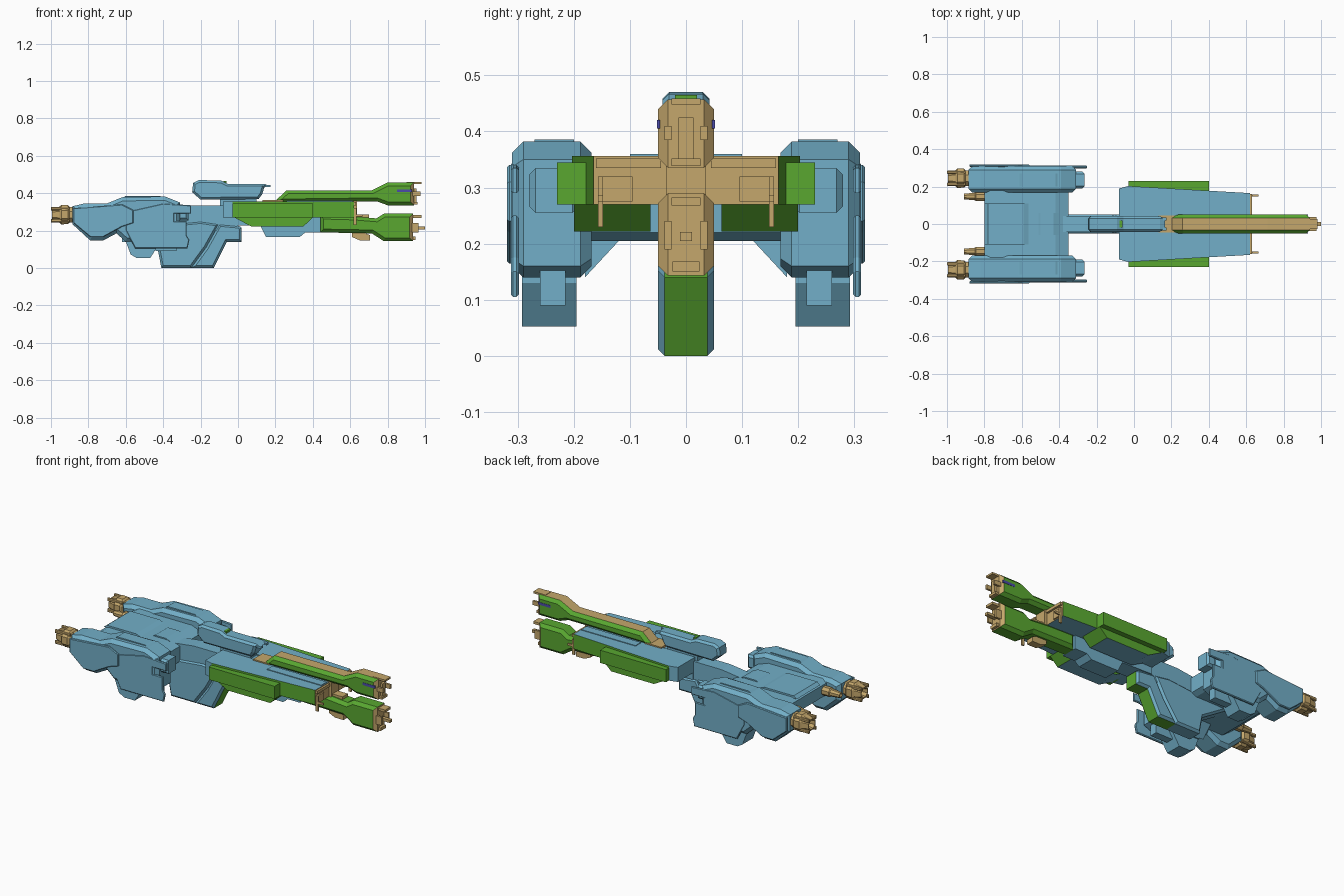
import bpy, bmesh, math
from mathutils import Vector

if "Cube" in bpy.data.objects:
    bpy.data.objects.remove(bpy.data.objects["Cube"])


def material(name, rgb):
    m = bpy.data.materials.new(name)
    m.diffuse_color = (*rgb, 1)
    m.use_nodes = True
    m.node_tree.nodes["Principled BSDF"].inputs["Base Color"].default_value = m.diffuse_color
    return m


MATS = [material("hull_blue", (0.17, 0.43, 0.58)), material("armour_green", (0.10, 0.39, 0.03)),
        material("metal_tan", (0.56, 0.39, 0.15)), material("marking_indigo", (0.07, 0.07, 0.40))]
BLUE, GREEN, TAN, INDIGO = range(4)


def finish(name, bm, col, mirror):
    """col is a colour index, or a rule (normal, centre) -> index."""
    bmesh.ops.recalc_face_normals(bm, faces=bm.faces)
    bm.normal_update()
    for f in bm.faces:
        f.material_index = col(f.normal, f.calc_center_median()) if callable(col) else col
    me = bpy.data.meshes.new(name)
    bm.to_mesh(me)
    bm.free()
    for m in MATS:
        me.materials.append(m)
    ob = bpy.data.objects.new(name, me)
    bpy.context.collection.objects.link(ob)
    if mirror:
        mod = ob.modifiers.new("mirror", 'MIRROR')
        mod.use_axis = (False, True, False)
        mod.use_clip = False
        mod.use_mirror_merge = False
    return ob


def prism(name, pts, a, b, col=BLUE, axis='y', chamfer=0, mirror=False):
    """Extrude a profile from a to b along an axis and chamfer both caps."""
    place = {'x': lambda p, d: (d, p[0], p[1]), 'y': lambda p, d: (p[0], d, p[1]),
             'z': lambda p, d: (p[0], p[1], d)}[axis]
    bm = bmesh.new()
    lo = [bm.verts.new(place(p, a)) for p in pts]
    hi = [bm.verts.new(place(p, b)) for p in pts]
    bm.faces.new(lo)
    bm.faces.new(hi)
    n = len(pts)
    for i in range(n):
        j = (i + 1) % n
        bm.faces.new((lo[i], lo[j], hi[j], hi[i]))
    bmesh.ops.recalc_face_normals(bm, faces=bm.faces)
    if chamfer:
        k = 'xyz'.index(axis)
        edges = [e for e in bm.edges if abs(e.verts[0].co[k] - e.verts[1].co[k]) < 1e-5]
        bmesh.ops.bevel(bm, geom=edges, offset=chamfer, segments=1, affect='EDGES')
    return finish(name, bm, col, mirror)


def box(name, x, y, z, col=BLUE, mirror=False, chamfer=0):
    pts = [(x[0], z[0]), (x[1], z[0]), (x[1], z[1]), (x[0], z[1])]
    return prism(name, pts, y[0], y[1], col, 'y', chamfer, mirror)


def lathe(name, prof, y, z, col, sides=8, mirror=True):
    """Revolve (x, radius) pairs about an axis along x."""
    bm = bmesh.new()
    rings = []
    for x, r in prof:
        rings.append([bm.verts.new((x, y + r * math.cos(t), z + r * math.sin(t)))
                      for t in [(i + .5) * 2 * math.pi / sides for i in range(sides)]])
    for p, q in zip(rings, rings[1:]):
        for i in range(sides):
            j = (i + 1) % sides
            bm.faces.new((p[i], p[j], q[j], q[i]))
    bm.faces.new(rings[0])
    bm.faces.new(rings[-1])
    return finish(name, bm, col, mirror)


# --- rear engine pods ---
prism("engine_pod", [(-.884, .233), (-.884, .33), (-.82, .345), (-.70, .345), (-.62, .378), (-.39, .382),
                     (-.31, .35), (-.31, .16), (-.36, .14), (-.60, .14), (-.65, .185), (-.72, .147),
                     (-.79, .147)], .168, .31, chamfer=.02, mirror=True)
prism("pod_lower_fin", [(-.625, .21), (-.574, .072), (-.54, .052), (-.47, .052), (-.42, .13), (-.42, .21)],
      .195, .292, mirror=True)
box("pod_fin_block", (-.44, -.33), (.215, .26), (.09, .17), mirror=True)
box("pod_nose", (-.33, -.265), (.19, .28), (.255, .335), mirror=True, chamfer=.012)
prism("pod_side_plate", [(-.55, .105), (-.27, .105), (-.26, .15), (-.275, .175), (-.275, .25), (-.34, .25),
                         (-.34, .29), (-.25, .29), (-.25, .335), (-.40, .345), (-.60, .30), (-.60, .20)],
      .298, .312, mirror=True, chamfer=.004)
prism("pod_rear_plate", [(-.88, .24), (-.79, .165), (-.72, .165), (-.62, .22), (-.56, .24), (-.56, .31),
                         (-.62, .34), (-.88, .32)], .305, .319, mirror=True, chamfer=.004)
prism("pod_top_plate", [(-.64, .36), (-.60, .386), (-.42, .386), (-.37, .365)], .20, .27, mirror=True)

# --- main engines with nozzle petals ---
lathe("main_engine", [(-.86, .045), (-.90, .045), (-.91, .055), (-.945, .056), (-.955, .046), (-.995, .036),
                      (-.995, .028), (-.94, .022)], .245, .285, TAN)
for i in range(4):
    t = math.pi / 4 + i * math.pi / 2
    cy, cz = .245 + .045 * math.cos(t), .285 + .045 * math.sin(t)
    box(f"nozzle_petal_{i}", (-1.0, -.90), (cy - .009, cy + .009), (cz - .009, cz + .009), TAN, True, .004)
lathe("small_engine", [(-.78, .027), (-.845, .027), (-.85, .022), (-.91, .016), (-.91, .012), (-.87, .008)],
      .147, .285, TAN)

# --- cross body, deck and gussets ---
prism("cross_body", [(-.80, .25), (-.80, .32), (-.77, .335), (-.42, .335), (-.35, .31), (-.35, .22),
                     (-.38, .205), (-.74, .205)], -.18, .18)
prism("body_deck", [(-.80, .33), (-.78, .345), (-.59, .345), (-.55, .33)], -.11, .11)
prism("body_step", [(-.52, .33), (-.50, .342), (-.43, .342), (-.40, .33)], -.06, .06)
prism("pod_gusset", [(.115, .21), (.18, .14), (.18, .21)], -.62, -.40, axis='x', mirror=True)

# --- keel with green leading strip ---
prism("keel", [(-.60, .21), (-.43, .105), (-.41, 0), (-.25, 0), (-.17, .11), (-.10, .235), (-.20, .25)],
      -.05, .05, chamfer=.012)
prism("keel_front", [(-.25, 0), (-.13, 0), (-.06, .14), (.02, .14), (.02, .215), (.005, .225), (-.10, .235),
                     (-.17, .11)], -.05, .05,
      lambda n, c: GREEN if abs(n.y) < .2 and (n.x > .3 or n.z < -.5) else BLUE, chamfer=.012)
prism("neck", [(-.38, .20), (-.08, .20), (.0, .225), (.0, .335), (-.26, .335), (-.38, .32)], -.042, .042)

# --- bridge ---
prism("bridge", [(-.245, .405), (-.24, .455), (-.21, .47), (-.09, .467), (-.055, .45), (.14, .45), (.165, .44),
                 (.14, .43), (.13, .395), (.11, .368), (-.20, .365)], -.042, .042, chamfer=.012)
box("bridge_bar", (-.04, .175), (.018, .036), (.432, .444), mirror=True)
box("bridge_column", (-.095, .10), (-.028, .028), (.33, .37))
box("bridge_window", (-.078, -.062), (-.02, .02), (.452, .465), GREEN)

# --- forward hull ---
prism("centre_hull", [(-.08, .23), (.12, .225), (.15, .165), (.33, .165), (.36, .19), (.44, .19), (.44, .35),
                      (-.05, .35), (-.08, .335)], -.05, .05)


def hull_rule(n, c):
    if n.x > .7:
        return TAN
    return GREEN if n.y > .9 and c.x > 0 else BLUE


prism("side_hull", [(-.08, .03), (-.08, .19), (-.03, .203), (.62, .165), (.62, .03)], .27, .356,
      hull_rule, 'z', mirror=True)
prism("hull_underside", [(-.02, .27), (.07, .222), (.35, .222), (.40, .27)], .063, .20,
      lambda n, c: GREEN if abs(n.y) > .5 or n.x > .3 else BLUE, mirror=True)
box("hull_side_armour", (-.03, .40), (.16, .23), (.27, .345), GREEN, True)
box("hull_top_plate", (.26, .615), (.05, .10), (.35, .36), BLUE, True)
box("spine_plate", (.13, .24), (-.045, .045), (.35, .363), TAN)

# side hull front guns
box("hull_front_frame", (.61, .632), (.045, .16), (.335, .352), TAN, True)
box("hull_front_panel", (.61, .628), (.095, .155), (.275, .32), TAN, True)
box("hull_gun_post", (.618, .634), (.148, .157), (.23, .32), TAN, True)
box("hull_gun_barrel", (.62, .665), (.148, .157), (.275, .287), TAN, True)


# --- twin long barrels ---
def upper_rule(n, c):
    if n.x > .7 or (abs(n.y) < .2 and n.z > .3):
        return TAN
    return GREEN


prism("upper_barrel", [(.19, .35), (.26, .415), (.715, .415), (.80, .457), (.94, .457), (.94, .335), (.80, .335),
                       (.745, .355), (.62, .355)], -.05, .05, upper_rule, chamfer=.018)
prism("lower_barrel", [(.44, .19), (.715, .185), (.78, .143), (.935, .143), (.935, .29), (.78, .29), (.74, .265),
                       (.62, .275), (.44, .28)], -.05, .05,
      lambda n, c: TAN if n.x > .7 else GREEN, chamfer=.018)
box("barrel_marking", (.85, .93), (.046, .0515), (.405, .42), INDIGO, True)
box("barrel_bulkhead", (.60, .635), (-.036, .036), (.26, .36), TAN)
box("barrel_link", (.63, .70), (-.025, .025), (.265, .285), TAN)
prism("under_gun", [(.61, .19), (.61, .165), (.65, .148), (.705, .148), (.705, .175), (.67, .19)],
      -.022, .022, TAN)

# muzzle prongs and barrels
box("upper_muzzle_cap", (.90, .98), (-.026, .026), (.448, .459), TAN)
box("upper_muzzle_prong", (.92, .975), (.026, .038), (.385, .41), TAN, True)
box("upper_muzzle_core", (.92, .955), (-.013, .013), (.345, .425), TAN)
box("upper_muzzle_foot", (.92, .96), (-.026, .026), (.338, .352), TAN)
box("lower_muzzle_cap", (.92, .98), (-.026, .026), (.268, .282), TAN)
box("lower_muzzle_barrel", (.92, 1.0), (-.011, .011), (.205, .221), TAN)
box("lower_muzzle_prong", (.92, .965), (.026, .038), (.19, .24), TAN, True)
box("lower_muzzle_foot", (.92, .95), (-.024, .024), (.15, .168), TAN)
